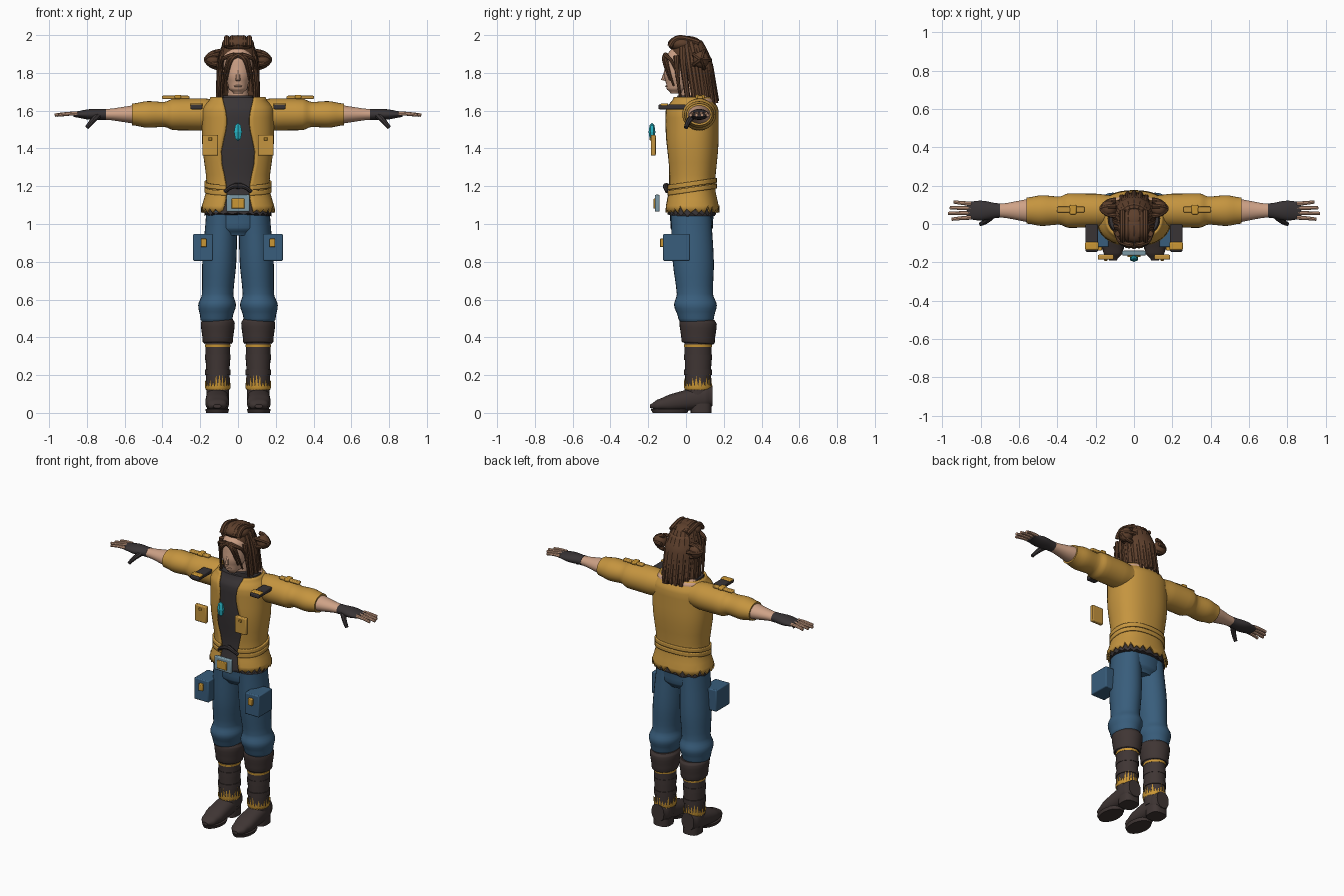
import bpy, bmesh, math, random
from mathutils import Matrix, Vector

random.seed(4)
if "Cube" in bpy.data.objects:
    bpy.data.objects.remove(bpy.data.objects["Cube"])


def material(name, *rgb):
    m = bpy.data.materials.new(name)
    m.use_nodes = True
    m.diffuse_color = (*rgb, 1)
    m.node_tree.nodes["Principled BSDF"].inputs["Base Color"].default_value = (*rgb, 1)
    return m


OCHRE = material("ochre cloth", .56, .3, .05)
DENIM = material("blue cloth", .04, .11, .2)
SKIN = material("skin", .62, .36, .24)
HAIR = material("brown hair", .11, .05, .025)
DARK = material("dark cloth", .04, .034, .036)
BOOT = material("boot leather", .05, .036, .034)
CYAN = material("cyan crystal", .02, .45, .55)
STEEL = material("pale steel", .2, .32, .38)
GOLD = material("gold trim", .6, .31, .035)


def link(name, data):
    ob = bpy.data.objects.new(name, data)
    bpy.context.collection.objects.link(ob)
    bpy.ops.object.select_all(action='DESELECT')
    ob.select_set(True)
    bpy.context.view_layer.objects.active = ob
    return ob


def finish(ob, mat, mirror=False, thick=0, bevel=0, angle=40):
    """Colour, shade and add the modifiers of one part."""
    ob.data.materials.clear()
    ob.data.materials.append(mat)
    bpy.ops.object.shade_smooth_by_angle(angle=math.radians(angle))
    if thick:
        solid = ob.modifiers.new("thickness", 'SOLIDIFY')
        solid.thickness, solid.offset = thick, 0
    if bevel:
        soft = ob.modifiers.new("soft edges", 'BEVEL')
        soft.width, soft.segments = bevel, 2
    if mirror:
        ob.modifiers.new("mirror", 'MIRROR')


def from_bmesh(name, bm, mat, **look):
    bmesh.ops.recalc_face_normals(bm, faces=bm.faces[:])
    me = bpy.data.meshes.new(name)
    bm.to_mesh(me)
    bm.free()
    finish(link(name, me), mat, **look)


def lerp(a, b, f):
    return a + (b - a) * f


def eased(keys, steps=4):
    """Ease the radius between (position, radius) keys."""
    for (t, r), (t_next, r_next) in zip(keys, keys[1:]):
        for i in range(steps):
            f = i / steps
            yield lerp(t, t_next, f), lerp(r, r_next, f * f * (3 - 2 * f))
    yield keys[-1]


def loft(name, keys, mat, start=(0, 0), end=None, ratio=(1, 1), axis='Z', seg=28, power=1,
         gap=None, inset=0, tilt=0, jag_low=0, jag_high=0, cap=True, **look):
    """Skin oval rings whose centre and proportion drift from start to end."""
    bm = bmesh.new()
    rows, rings, end = [], list(eased(keys)), end or start
    for t, r in rings:
        f = (t - keys[0][0]) / (keys[-1][0] - keys[0][0])
        a, b = lerp(start[0], end[0], f), lerp(start[1], end[1], f)
        depth = r * lerp(*ratio, f) - inset
        width = r - inset
        torn = jag_low if f == 0 else jag_high if f == 1 else 0
        opening = math.asin(min(1, gap(t) / width) ** (1 / power)) if gap else 0
        row = []
        for i in range(seg):
            turn = i / (seg - 1 if gap else seg)
            ang = lerp(opening, math.tau - opening, turn) - math.pi / 2
            c, s = math.cos(ang), math.sin(ang)
            u = a + width * math.copysign(abs(c) ** power, c)
            v = b + depth * math.copysign(abs(s) ** power, s)
            w = t + tilt * v + i % 2 * torn * random.uniform(.3, 1)
            row.append(bm.verts.new({'X': (w, u, v), 'Y': (u, w, v), 'Z': (u, v, w)}[axis]))
        rows.append(row)
    for low, high in zip(rows, rows[1:]):
        for i in range(seg - 1 if gap else seg):
            j = (i + 1) % seg
            bm.faces.new((low[i], low[j], high[j], high[i]))
    if cap and not gap:
        bm.faces.new(rows[0])
        bm.faces.new(rows[-1])
    from_bmesh(name, bm, mat, **look)


def box(name, centre, size, mat, bevel=.006, **look):
    bm = bmesh.new()
    bmesh.ops.create_cube(bm, size=1, matrix=Matrix.LocRotScale(Vector(centre), None, Vector(size)))
    from_bmesh(name, bm, mat, bevel=bevel, **look)


def ball(name, centre, radii, mat, sides=24, rows=14, **look):
    bm = bmesh.new()
    bmesh.ops.create_uvsphere(bm, u_segments=sides, v_segments=rows, radius=1,
                              matrix=Matrix.LocRotScale(Vector(centre), None, Vector(radii)))
    from_bmesh(name, bm, mat, **look)


def tube(name, points, radius, mat, taper=1, **look):
    """Sweep a tapering round strand along a smooth path."""
    cu = bpy.data.curves.new(name, 'CURVE')
    cu.dimensions, cu.bevel_depth, cu.bevel_resolution = '3D', radius, 2
    cu.use_fill_caps, cu.resolution_u = True, 5
    path = cu.splines.new('NURBS')
    path.points.add(len(points) - 1)
    for i, (knot, place) in enumerate(zip(path.points, points)):
        knot.co = (*place, 1)
        knot.radius = lerp(1, taper, i / (len(points) - 1))
    path.order_u, path.use_endpoint_u = 3, True
    link(name, cu)
    bpy.ops.object.convert(target='MESH')
    finish(bpy.context.object, mat, **look)


# Torso: dark shirt inside an open jacket with a torn hem
def jacket_opening(z):
    return .075 + .015 * math.cos((z - 1.36) * 17)


torso = [(1.06, .19), (1.2, .16), (1.45, .185), (1.6, .185), (1.67, .14)]
chest = dict(start=(0, .03), ratio=(.74, .74), power=.85, seg=48)
loft("jacket", torso, OCHRE, gap=jacket_opening, jag_low=.04, thick=.012, **chest)
loft("shirt", torso, DARK, inset=.012, jag_low=-.02, **chest)
loft("shirt_collar", [(1.6, .095), (1.68, .08)], DARK, end=(0, .02), ratio=(.9, .8))
loft("upper_back", [(1.6, .15), (1.65, .145), (1.68, .11)], SKIN, start=(0, .08), ratio=(.5, .5))
for z in (1.165, 1.195):
    loft("waist_band", [(z, .172), (z + .025, .172)], OCHRE, gap=jacket_opening, tilt=.15,
         thick=.012, **chest)
tube("waist_knot", [(0, -.1, 1.2), (.03, -.12, 1.21), (.07, -.1, 1.17)], .016, DARK,
     taper=.6, mirror=True)

# Sleeves, forearms and hands
arm = dict(axis='X', start=(.07, 1.58), mirror=True)
loft("sleeve", [(.12, .08), (.2, .088), (.34, .09), (.39, .073), (.48, .08), (.56, .068)],
     OCHRE, ratio=(1, .85), **arm)
loft("forearm", [(.5, .065), (.72, .034)], SKIN, ratio=(.8, .8), **arm)
loft("glove", [(.7, .037), (.8, .052), (.87, .045)], DARK, ratio=(.8, .3), **arm)
for n, reach in enumerate((.94, .96, .97, .95)):
    spread = n - 1.5
    tube("finger", [(.85, .07 - spread * .024, 1.584), (.9, .07 - spread * .026, 1.586),
                    (reach, .07 - spread * .03, 1.576)], .0115, SKIN, taper=.75, mirror=True)
tube("thumb", [(.74, .045, 1.575), (.77, .01, 1.55), (.8, 0, 1.51)], .018, DARK,
     taper=.6, mirror=True)

# Trousers
loft("trouser_seat", [(.94, .12), (.98, .16), (1.09, .168)], DENIM, start=(0, .03), ratio=(.7, .7))
loft("trouser_leg", [(.47, .07), (.5, .085), (.57, .1), (.63, .083), (.8, .09), (1.07, .083)],
     DENIM, start=(.116, .055), end=(.085, .025), ratio=(1.1, 1.3), mirror=True)

# Boots with folded cuffs and stitched flames
shin = dict(start=(.107, .064), ratio=(1.1, 1.1), mirror=True)
loft("boot_cuff", [(.37, .073), (.38, .08), (.48, .09), (.5, .08)], BOOT, tilt=-.06,
     jag_low=.02, **shin)
loft("boot_shaft", [(.07, .06), (.4, .066)], BOOT, **shin)
for z in (.2, .28):
    loft("boot_strap", [(z, .067), (z + .03, .067)], BOOT, **shin)
loft("boot_flames", [(.12, .064), (.14, .068)], GOLD, seg=48, jag_low=.02, jag_high=.07,
     cap=False, **shin)
loft("boot_band", [(.35, .067), (.363, .068)], GOLD, **shin)
loft("boot_foot", [(-.19, .02), (-.15, .05), (-.08, .063), (.1, .058), (.14, .045)], BOOT,
     axis='Y', start=(.11, .035), end=(.11, .09), ratio=(.5, 1.2), power=.85, mirror=True)
loft("boot_sole", [(0, .058), (.02, .063)], BOOT, start=(.11, -.085), ratio=(1.6, 1.6), mirror=True)
loft("boot_heel", [(0, .055), (.05, .056)], BOOT, start=(.108, .08), power=.7, mirror=True)

# Head and face
loft("head", [(1.69, .025), (1.72, .05), (1.8, .074), (1.88, .08), (1.96, .05)], SKIN,
     start=(0, -.055), ratio=(1.1, 1.15), end=(0, 0))
loft("neck", [(1.6, .06), (1.77, .05)], SKIN, start=(0, .045), end=(0, .015))
tube("nose", [(0, -.1, 1.83), (0, -.11, 1.79), (0, -.12, 1.76)], .009, SKIN, taper=1.4)
ball("lips", (0, -.1, 1.73), (.022, .01, .006), SKIN)
ball("ear", (.08, 0, 1.81), (.01, .02, .03), SKIN, mirror=True)

# Hair: scalp, front roll, buns, hanging locks and fringe
ball("hair_scalp", (0, .015, 1.9), (.094, .095, .095), HAIR)
ball("hair_roll", (0, -.02, 1.954), (.085, .076, .044), HAIR)
for n in range(5):
    x = (n - 2) * .03
    tube("roll_strand", [(x, -.085, 1.94), (x, -.065, 1.985), (x, 0, 1.985), (x, .07, 1.96)],
         .015, HAIR)
ball("hair_bun", (.13, .08, 1.87), (.042, .042, .044), HAIR, mirror=True)
for n in range(5):
    y, z = (.045 * f(math.tau * n / 5) for f in (math.cos, math.sin))
    tube("bun_coil", [(.095, .08 + y, 1.87 + z), (.145, .08 + y, 1.87 + z), (.17, .08, 1.87)],
         .013, HAIR, mirror=True)
loft("hair_back", [(1.64, .1), (1.85, .1), (1.94, .075)], HAIR, start=(0, .05), end=(0, .015),
     ratio=(1.05, 1.05), gap=lambda z: .1, jag_low=.03, thick=.02)
for n in range(13):
    ang = math.radians(lerp(-22, 202, n / 12))
    fall = [(.06, 1.96), (.1, 1.88), (.105, 1.76), (.11, random.uniform(1.62, 1.66))]
    tube("hair_lock", [(r * math.cos(ang) * .95, r * math.sin(ang) + (2 - z) * .15, z)
                       for r, z in fall], .022, HAIR, taper=.6)
for n, tip in enumerate((1.76, 1.73, 1.79)):
    x = n * .02
    tube("fringe_lock", [(x / 2, -.108, 1.895), (x + .03, -.12 + x / 2, 1.885),
                         (x + .05, -.11 + x, tip + .07), (x + .06, -.085 + x, tip)],
         .014, HAIR, taper=.35, mirror=True)
tube("face_lock", [(.085, -.05, 1.89), (.1, -.05, 1.8), (.1, -.03, 1.67)], .016, HAIR,
     taper=.4, mirror=True)

# Chest pockets, crystal and belt buckle
box("chest_pocket", (.147, -.173, 1.417), (.083, .026, .11), OCHRE, mirror=True)
box("pocket_button", (.147, -.187, 1.45), (.018, .01, .015), GOLD, bevel=.003, mirror=True)
ball("crystal", (0, -.18, 1.487), (.024, .018, .05), CYAN, sides=6, rows=4, angle=10)
box("belt_buckle", (0, -.152, 1.11), (.124, .025, .09), STEEL)
box("buckle_plate", (0, -.166, 1.108), (.07, .012, .053), GOLD, bevel=.004)

# Shoulder straps and tabs
box("chest_strap", (.22, -.073, 1.62), (.064, .145, .026), DARK, mirror=True)
box("strap_trim", (.22, -.115, 1.632), (.07, .04, .014), GOLD, mirror=True)
box("shoulder_tab", (.33, .075, 1.67), (.145, .03, .018), OCHRE, mirror=True)
box("tab_buckle", (.318, .075, 1.674), (.035, .05, .02), GOLD, mirror=True)

# Thigh pouches
box("thigh_pouch", (.185, -.05, .876), (.105, .142, .142), DENIM, mirror=True)
box("pouch_clasp", (.182, -.127, .9), (.03, .022, .044), GOLD, bevel=.004, mirror=True)
